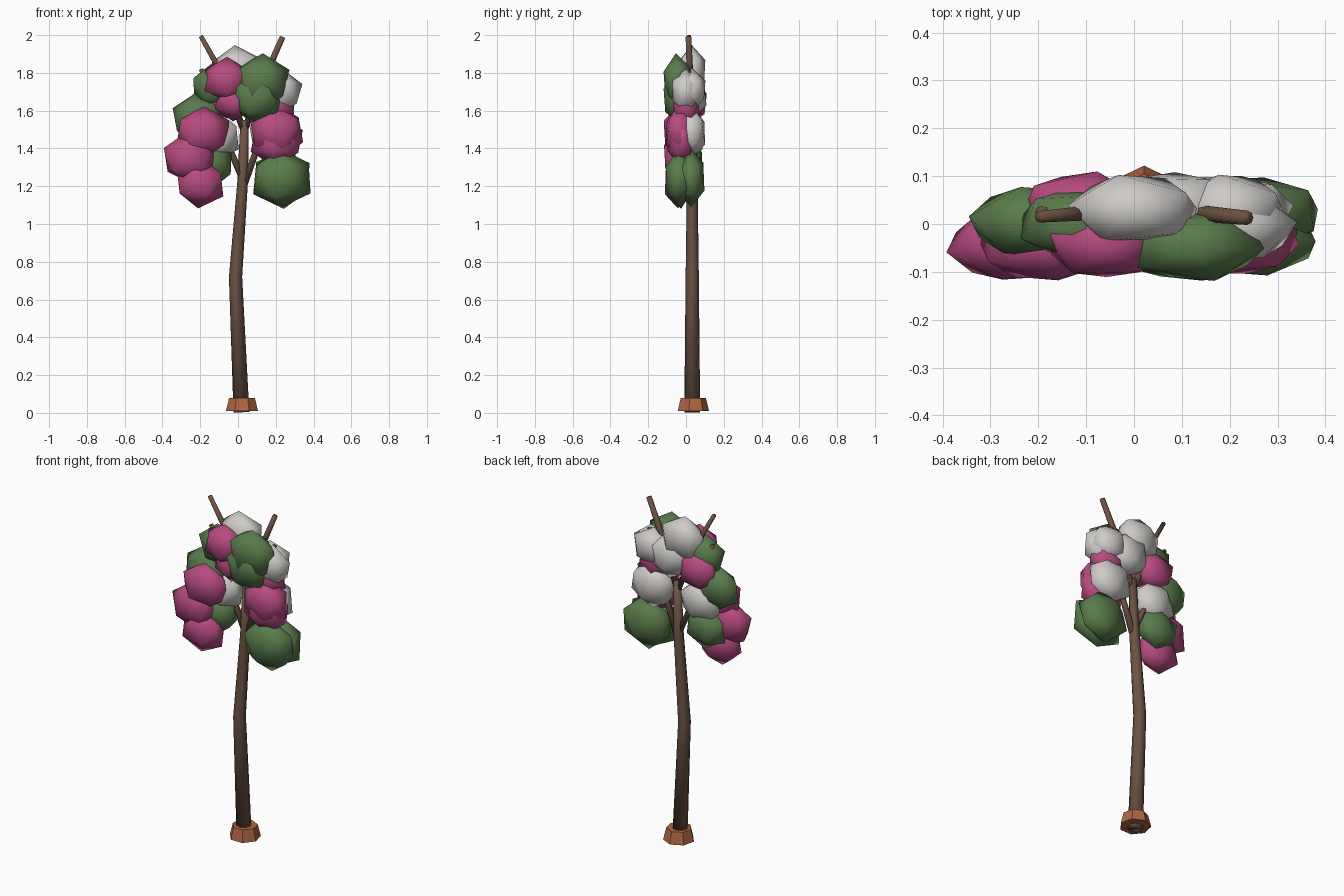
import bpy, bmesh, math, random
from mathutils import Vector, Matrix, Euler

cube = bpy.data.objects.get("Cube")
if cube:
    bpy.data.objects.remove(cube, do_unlink=True)
random.seed(4)


def material(name, rgb):
    m = bpy.data.materials.new(name)
    m.use_nodes = True
    m.diffuse_color = (*rgb, 1)
    m.node_tree.nodes["Principled BSDF"].inputs["Base Color"].default_value = (*rgb, 1)
    return m


GREEN = material("leaf green", (0.10, 0.20, 0.07))
PINK = material("blossom pink", (0.47, 0.07, 0.22))
WHITE = material("blossom white", (0.62, 0.60, 0.58))
BARK = material("bark brown", (0.15, 0.085, 0.055))
CLAY = material("clay orange", (0.42, 0.13, 0.055))


def add_object(name, bm, mat, smooth=True):
    bmesh.ops.recalc_face_normals(bm, faces=bm.faces)
    for f in bm.faces:
        f.smooth = smooth
    mesh = bpy.data.meshes.new(name)
    bm.to_mesh(mesh)
    bm.free()
    mesh.materials.append(mat)
    ob = bpy.data.objects.new(name, mesh)
    bpy.context.collection.objects.link(ob)


def limb(name, points, sides=8):
    """Tapered tube through (x, y, z, radius) points, closed at both ends."""
    bm = bmesh.new()
    path = [Vector(p[:3]) for p in points]
    rings = []
    for i, p in enumerate(path):
        d = path[min(i + 1, len(path) - 1)] - path[max(i - 1, 0)]
        rot = Vector((0, 0, 1)).rotation_difference(d)
        ring = []
        for k in range(sides):
            a = math.tau * k / sides
            v = Vector((math.cos(a), math.sin(a), 0)) * points[i][3]
            ring.append(bm.verts.new(p + rot @ v))
        rings.append(ring)
    for a, b in zip(rings, rings[1:]):
        for k in range(sides):
            n = (k + 1) % sides
            bm.faces.new((a[k], a[n], b[n], b[k]))
    bm.faces.new(rings[0])
    bm.faces.new(rings[-1])
    add_object(name, bm, BARK)


def clump(name, mat, x, y, z, r):
    """Flattened ball of leaves or blossom, points up and down, slightly tilted."""
    bm = bmesh.new()
    bmesh.ops.create_icosphere(bm, subdivisions=1, radius=1)
    tilt = [random.uniform(-0.12, 0.12) for _ in range(2)]
    bm.transform(Euler((*tilt, random.uniform(0, math.tau))).to_matrix().to_4x4())
    bm.transform(Matrix.Translation((x, y, z)) @ Matrix.Diagonal((r * 1.1, 0.082, r * 1.02, 1)))
    add_object(name, bm, mat)


# Seven-sided clay foot
foot = bmesh.new()
bmesh.ops.create_cone(foot, cap_ends=True, segments=7, radius1=0.087, radius2=0.07, depth=0.07)
back = max(foot.verts, key=lambda v: v.co.y).co
foot.transform(Matrix.Rotation(math.pi / 2 - math.atan2(back.y, back.x), 4, 'Z'))
foot.transform(Matrix.Translation((0.021, 0.035, 0.045)))
add_object("clay_foot", foot, CLAY, False)

# Bent trunk and its branches
limb("trunk", [(0.018, 0.033, 0.003, 0.042), (-0.013, 0.033, 0.72, 0.035),
               (0.025, 0.033, 1.23, 0.028), (0.035, 0.03, 1.55, 0.022)])
limb("top_branch_right", [(0.03, 0.03, 1.5, 0.018), (-0.11, 0.022, 1.84, 0.015), (-0.197, 0.015, 1.995, 0.012)])
limb("top_branch_left", [(0.035, 0.03, 1.5, 0.018), (0.16, 0.02, 1.82, 0.017), (0.236, 0.013, 1.99, 0.015)])
limb("side_branch_right", [(0.035, 0.03, 1.22, 0.02), (-0.06, 0.03, 1.43, 0.015), (-0.195, 0.025, 1.82, 0.012)])
limb("side_branch_left", [(0.035, 0.03, 1.22, 0.02), (0.12, 0.03, 1.45, 0.015), (0.23, 0.015, 1.81, 0.012)])

# Crown clumps: x, y, z, radius for each colour
crown = {
    "leaf_clump": (GREEN, [
        (0.125, -0.045, 1.755, 0.147), (0.10, -0.045, 1.67, 0.14), (-0.12, 0.0, 1.73, 0.123),
        (-0.21, 0.005, 1.56, 0.135), (-0.15, 0.015, 1.315, 0.125), (0.23, -0.035, 1.24, 0.158),
        (0.24, 0.025, 1.245, 0.155)]),
    "pink_clump": (PINK, [
        (-0.06, -0.04, 1.76, 0.122), (-0.11, 0.035, 1.65, 0.122), (-0.185, -0.045, 1.485, 0.14),
        (-0.255, -0.045, 1.35, 0.137), (-0.2, -0.04, 1.215, 0.13), (0.205, -0.035, 1.49, 0.14),
        (0.205, -0.025, 1.44, 0.138), (0.19, 0.0, 1.62, 0.115), (-0.02, -0.02, 1.65, 0.105)]),
    "white_clump": (WHITE, [
        (0.0, 0.03, 1.81, 0.135), (0.08, 0.035, 1.69, 0.133), (0.215, -0.005, 1.70, 0.122),
        (0.2, 0.03, 1.71, 0.115), (0.195, 0.03, 1.485, 0.138), (-0.12, 0.02, 1.465, 0.132)]),
}
for label, (mat, spots) in crown.items():
    for i, spot in enumerate(spots, 1):
        clump(f"{label}_{i}", mat, *spot)
